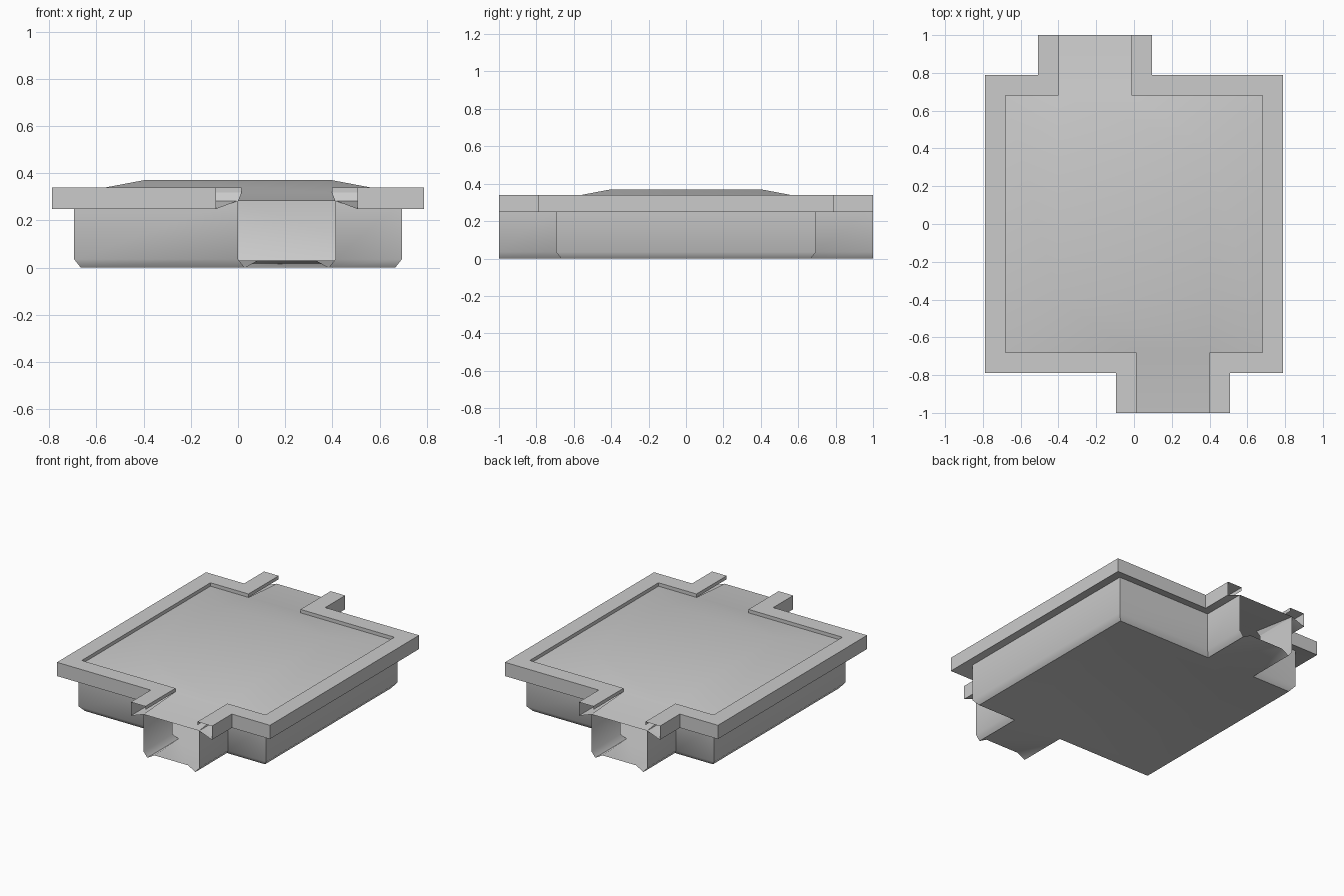
import bpy, bmesh, math
from mathutils import Vector

cube = bpy.data.objects.get("Cube")
if cube:
    bpy.data.objects.remove(cube, do_unlink=True)

GREY = (0.6, 0.6, 0.6, 1)
mat = bpy.data.materials.new("plain grey")
mat.use_nodes = True
mat.diffuse_color = GREY
bsdf = mat.node_tree.nodes["Principled BSDF"]
bsdf.inputs["Base Color"].default_value = GREY
bsdf.inputs["Roughness"].default_value = 0.8

# Wall line of one half, from the front opening round to the back opening
R, PORT, END = 0.695, 0.413, 1.0
PATH = [Vector(p) for p in
        [(PORT, -END), (PORT, -R), (R, -R), (R, R), (0, R), (0, END)]]


def offset_path(d, z):
    """Wall line at height z moved outward by d, with mitred corners."""
    normals = []
    for a, b in zip(PATH, PATH[1:]):
        t = (b - a).normalized()
        normals.append(Vector((t.y, -t.x)))
    out = [PATH[0] + normals[0] * d]
    for p, n1, n2 in zip(PATH[1:], normals, normals[1:]):
        out.append(p + (n1 + n2) * d)
    out.append(PATH[-1] + normals[-1] * d)
    return [(p.x, p.y, z) for p in out]


def turned(p):
    """Point turned 180 degrees about z."""
    return (-p[0], -p[1], p[2])


def add_face(bm, pts):
    bm.faces.new([bm.verts.new(p) for p in pts])


def sweep(bm, profile):
    """Sweep (offset, height) points along the wall line."""
    rows = [offset_path(d, z) for d, z in profile]
    for lo, hi in zip(rows, rows[1:]):
        for i in range(len(PATH) - 1):
            add_face(bm, [lo[i], lo[i + 1], hi[i + 1], hi[i]])


def add_half_turn(bm):
    """Repeat the half model turned 180 degrees about z."""
    for f in list(bm.faces):
        add_face(bm, [turned(v.co) for v in f.verts])


def room_panel(bm, edge, top, step):
    """Finish a panel: slopes from the room edge to a flat raised square.
    A step of -1 turns the faces downward."""
    s = 0.4
    crown = [(s, -s, top), (s, s, top), (-s, s, top), (-s, -s, top)]
    back = [turned(p) for p in edge]
    front_slope = [back[3], back[4], edge[1], edge[2], crown[0], crown[3]]
    side_slope = [edge[2], edge[3], crown[1], crown[0]]
    add_face(bm, front_slope[::step])
    add_face(bm, side_slope[::step])
    add_half_turn(bm)
    add_face(bm, crown[::step])


def finish(bm, name, angle):
    bmesh.ops.remove_doubles(bm, verts=bm.verts, dist=0.0005)
    mesh = bpy.data.meshes.new(name)
    bm.to_mesh(mesh)
    bm.free()
    mesh.materials.append(mat)
    ob = bpy.data.objects.new(name, mesh)
    bpy.context.collection.objects.link(ob)
    bpy.ops.object.select_all(action='DESELECT')
    ob.select_set(True)
    bpy.context.view_layer.objects.active = ob
    bpy.ops.object.shade_smooth_by_angle(angle=math.radians(angle))


# Walls: upright with a chamfered foot
INSET, WALL_TOP = -0.028, 0.283
bm = bmesh.new()
sweep(bm, [(INSET, 0), (0, 0.035), (0, WALL_TOP)])
add_half_turn(bm)
finish(bm, "walls", 45)

# Floor: raised middle, with passage floors rising to the openings
RISE, GUTTER = 0.03, 0.055
bm = bmesh.new()
edge = offset_path(INSET, 0)
a, e1 = turned(edge[4]), turned(edge[5])
e4, b = edge[0], edge[1]
e2 = (e1[0] + GUTTER, -END, RISE)
e3 = (e4[0] - GUTTER, -END, RISE)
for pts in ([a, e2, e1], [a, b, e3, e2], [b, e4, e3]):
    add_face(bm, pts)
room_panel(bm, edge, RISE, -1)
finish(bm, "floor", 40)

# Rim: hollow flange round the top, open at the passage ends
LIP, EAVE = -0.014, 0.317
bm = bmesh.new()
sweep(bm, [(0, WALL_TOP), (0.094, 0.248), (0.094, 0.34),
           (LIP, 0.34), (LIP, EAVE)])
add_half_turn(bm)
finish(bm, "rim", 30)

# Roof: shallow hipped panel, its border dropping to the wall tops,
# with passage roofs falling to the openings
bm = bmesh.new()
edge = offset_path(LIP, EAVE)
wall = offset_path(0, WALL_TOP)
left_edge, left_wall, left_end = (turned(p) for p in (edge[4], wall[4], wall[5]))
add_face(bm, [left_end, wall[0], edge[1], left_edge])
add_face(bm, [left_end, left_edge, left_wall])
add_face(bm, [wall[0], wall[1], edge[1]])
for i in range(1, 4):
    add_face(bm, [wall[i], wall[i + 1], edge[i + 1], edge[i]])
room_panel(bm, edge, 0.37, 1)
finish(bm, "roof", 30)
